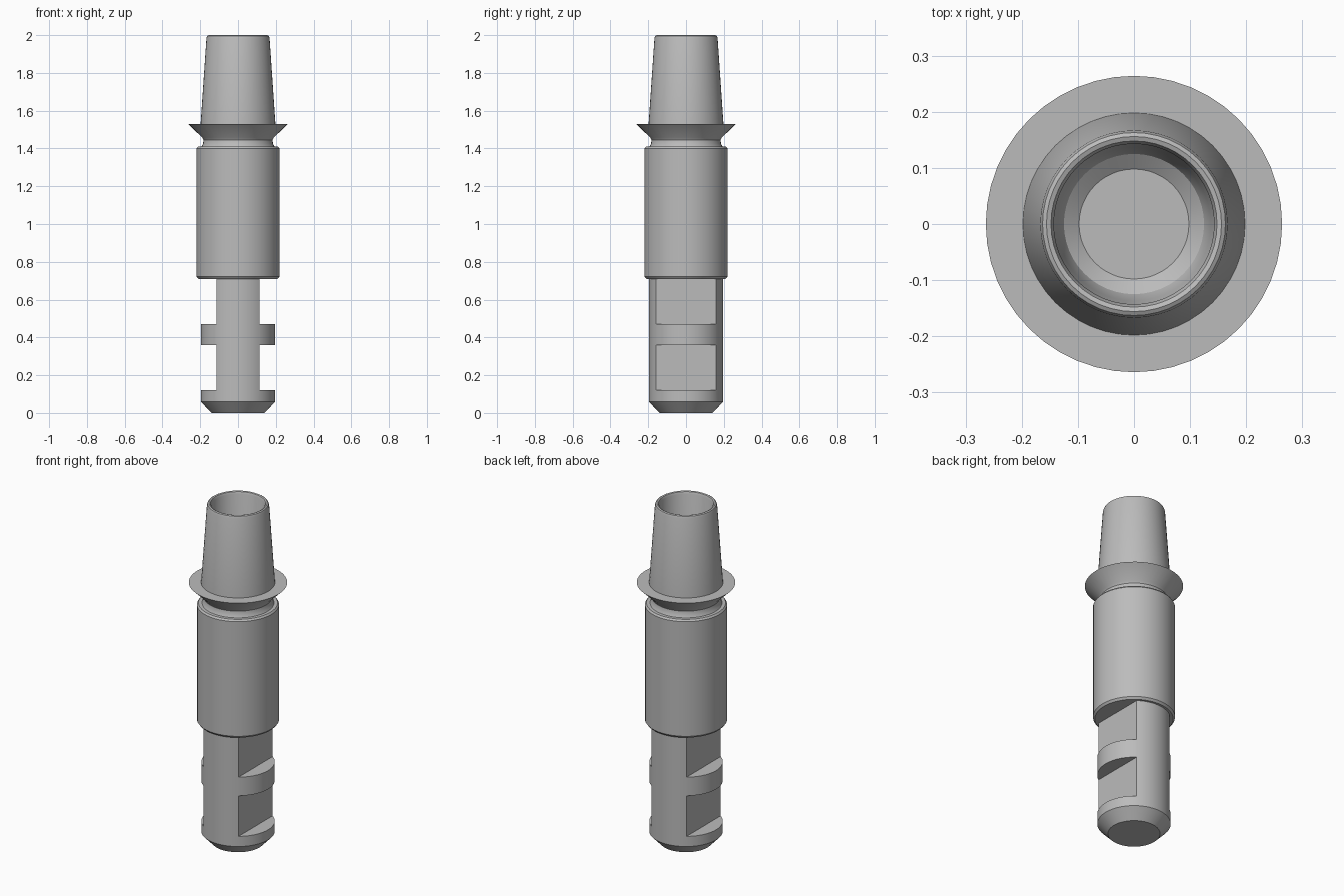
import bpy, bmesh, math

cube = bpy.data.objects.get("Cube")
if cube:
    bpy.data.objects.remove(cube, do_unlink=True)

steel = bpy.data.materials.new("grey_steel")
steel.use_nodes = True
GREY = (0.5, 0.5, 0.5, 1)
steel.diffuse_color = GREY
steel.node_tree.nodes["Principled BSDF"].inputs["Base Color"].default_value = GREY


def make_object(name, bm):
    mesh = bpy.data.meshes.new(name)
    bm.to_mesh(mesh)
    bm.free()
    mesh.materials.append(steel)
    obj = bpy.data.objects.new(name, mesh)
    bpy.context.collection.objects.link(obj)
    return obj


def lathe(name, profile, sides=48):
    """Revolve (radius, height) points, listed bottom to top on the outside."""
    bm = bmesh.new()
    verts = [bm.verts.new((r, 0, z)) for r, z in profile]
    edges = [bm.edges.new(pair) for pair in zip(verts, verts[1:])]
    bmesh.ops.spin(bm, geom=verts + edges, axis=(0, 0, 1), cent=(0, 0, 0),
                   steps=sides, angle=math.tau, use_merge=True)
    bmesh.ops.remove_doubles(bm, verts=bm.verts, dist=1e-5)
    bmesh.ops.recalc_face_normals(bm, faces=bm.faces)
    return make_object(name, bm)


def activate(obj):
    bpy.ops.object.select_all(action='DESELECT')
    obj.select_set(True)
    bpy.context.view_layer.objects.active = obj


# Shank with a chamfered foot
shank = lathe("shank", [(0, 0), (0.14, 0), (0.197, 0.06), (0.197, 0.72), (0, 0.72)])

# Flat recesses cut into both sides of the shank
bm = bmesh.new()
for side in (-1, 1):
    for low, high in ((0.12, 0.36), (0.47, 0.75)):
        box = bmesh.ops.create_cube(bm, size=1)["verts"]
        bmesh.ops.scale(bm, vec=(0.2, 0.6, high - low), verts=box)
        bmesh.ops.translate(bm, vec=(side * 0.215, 0, (low + high) / 2), verts=box)
cutter = make_object("recess_cutter", bm)
cutter.hide_render = True
cut = shank.modifiers.new("recesses", 'BOOLEAN')
cut.operation = 'DIFFERENCE'
cut.solver = 'EXACT'
cut.object = cutter
activate(shank)
bpy.ops.object.modifier_apply(modifier=cut.name)
bpy.data.objects.remove(cutter, do_unlink=True)

# Wide sleeve with small chamfers
sleeve = lathe("sleeve", [(0.1, 0.71), (0.21, 0.71), (0.22, 0.722),
                          (0.22, 1.4), (0.212, 1.41), (0.18, 1.41)])

# Waisted neck flaring out into the thin flange
flange = lathe("neck_flange", [(0.193, 1.41), (0.185, 1.425), (0.183, 1.445),
                               (0.19, 1.458), (0.264, 1.53), (0.197, 1.53)])

# Tapered nose with a rounded rim and a blind bore
nose = lathe("tapered_nose", [(0.198, 1.53), (0.167, 1.985), (0.163, 1.996), (0.156, 2.0),
                              (0.148, 1.997), (0.143, 1.985), (0.137, 1.55),
                              (0.125, 1.52), (0.098, 1.5), (0, 1.5)])

for part in (shank, sleeve, flange, nose):
    activate(part)
    bpy.ops.object.shade_smooth_by_angle(angle=math.radians(30))
